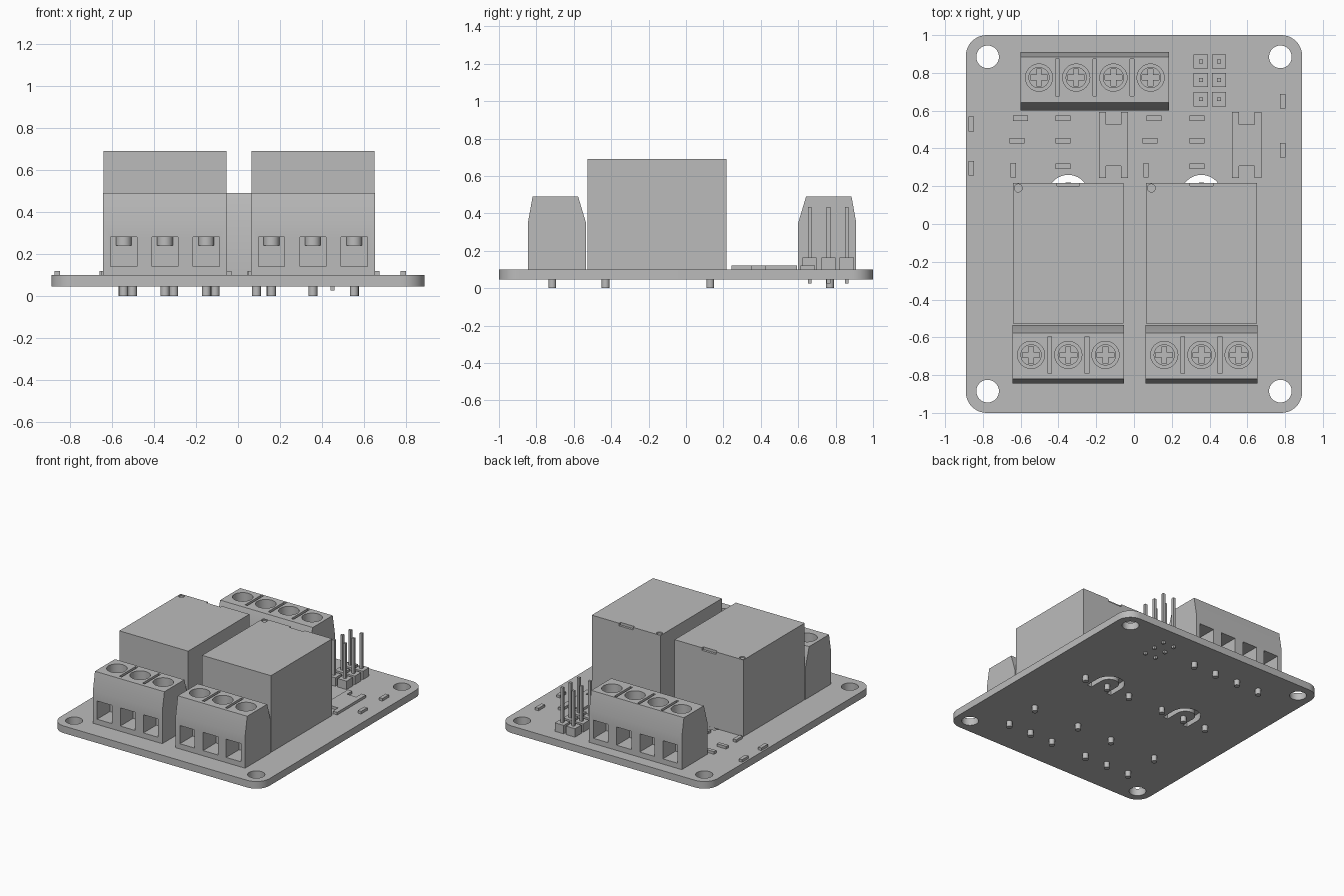
import bpy, bmesh, math
from mathutils import Vector

cube = bpy.data.objects.get("Cube")
if cube:
    bpy.data.objects.remove(cube, do_unlink=True)

grey = bpy.data.materials.new("plain grey")
grey.use_nodes = True
grey.diffuse_color = (0.5, 0.5, 0.5, 1)
grey.node_tree.nodes["Principled BSDF"].inputs["Base Color"].default_value = (0.5, 0.5, 0.5, 1)


# ---- helpers ----
def prism(bm, pts, lo, hi, along="z"):
    """Extrude a 2D outline: (x, y) along z, or (y, z) along x."""
    def place(p, h):
        return (p[0], p[1], h) if along == "z" else (h, p[0], p[1])
    a = [bm.verts.new(place(p, lo)) for p in pts]
    b = [bm.verts.new(place(p, hi)) for p in pts]
    bm.faces.new(a)
    bm.faces.new(b)
    for i in range(len(pts)):
        j = (i + 1) % len(pts)
        bm.faces.new((a[i], a[j], b[j], b[i]))


def arc(cx, cy, r, start, end, n):
    angles = [math.radians(start + (end - start) * i / n) for i in range(n + 1)]
    return [(cx + r * math.cos(t), cy + r * math.sin(t)) for t in angles]


def cylinder(bm, x, y, r, lo, hi, n=32):
    prism(bm, arc(x, y, r, 0, 360, n)[:-1], lo, hi)


def box(bm, x, y, w, d, lo, hi):
    w, d = w / 2, d / 2
    prism(bm, [(x - w, y - d), (x + w, y - d), (x + w, y + d), (x - w, y + d)], lo, hi)


def finish(name, bm):
    bmesh.ops.recalc_face_normals(bm, faces=bm.faces)
    mesh = bpy.data.meshes.new(name)
    bm.to_mesh(mesh)
    bm.free()
    mesh.materials.append(grey)
    ob = bpy.data.objects.new(name, mesh)
    bpy.context.collection.objects.link(ob)
    bpy.ops.object.select_all(action="DESELECT")
    ob.select_set(True)
    bpy.context.view_layer.objects.active = ob
    return ob


def smooth(ob):
    bpy.ops.object.select_all(action="DESELECT")
    ob.select_set(True)
    bpy.context.view_layer.objects.active = ob
    bpy.ops.object.shade_smooth_by_angle(angle=math.radians(30))


def cut(ob, bm):
    cutter = finish("cutter", bm)
    cutter.hide_render = True
    bpy.context.view_layer.objects.active = ob
    mod = ob.modifiers.new("cut", "BOOLEAN")
    mod.operation, mod.solver, mod.object = "DIFFERENCE", "EXACT", cutter
    bpy.ops.object.modifier_apply(modifier=mod.name)
    bpy.data.objects.remove(cutter, do_unlink=True)
    smooth(ob)


BOTTOM, TOP = 0.045, 0.10
RELAYS = (-0.348, 0.357)
PITCH = 0.197

# ---- circuit board with rounded corners, mounting holes and isolation slots ----
bm = bmesh.new()
outline = []
for k, (sx, sy) in enumerate([(1, 1), (-1, 1), (-1, -1), (1, -1)]):
    outline += arc(sx * 0.78, sy * 0.89, 0.11, 90 * k, 90 * k + 90, 10)
prism(bm, outline, BOTTOM, TOP)
board = finish("circuit_board", bm)
bm = bmesh.new()
for sx in (-1, 1):
    for sy in (-1, 1):
        cylinder(bm, sx * 0.775, sy * 0.885, 0.06, 0, 0.2)
for x in RELAYS:
    u_shape = [(x + 0.11, 0.04)] + arc(x, 0.15, 0.11, 0, 180, 20) + [(x - 0.11, 0.04)]
    u_shape += [(x - 0.07, 0.04)] + arc(x, 0.15, 0.07, 180, 0, 20) + [(x + 0.07, 0.04)]
    prism(bm, u_shape, 0, 0.2)
cut(board, bm)

# ---- relays with a top notch and an orientation mark ----
for side, x in zip(("right", "left"), RELAYS):
    bm = bmesh.new()
    box(bm, x, -0.155, 0.586, 0.745, TOP, 0.69)
    relay = finish(side + "_relay", bm)
    bm = bmesh.new()
    box(bm, x, 0.22, 0.12, 0.04, 0.67, 0.75)
    cylinder(bm, x - 0.265, 0.19, 0.021, 0.68, 0.75, 20)
    cut(relay, bm)


# ---- screw terminals ----
def terminal(name, first, count, y0, face, screw_y):
    """face = 1 puts the wire openings at the front, -1 at the back."""
    profile = [(-0.155, TOP), (-0.155, 0.35), (-0.13, 0.49),
               (0.113, 0.49), (0.155, 0.35), (0.155, TOP)]
    xs = [first + PITCH * i for i in range(count)]
    bm = bmesh.new()
    prism(bm, [(y0 + face * y, z) for y, z in profile],
          xs[0] - PITCH / 2, xs[-1] + PITCH / 2, "x")
    body = finish(name + "_body", bm)
    bm = bmesh.new()
    for i, x in enumerate(xs):
        cylinder(bm, x, screw_y, 0.072, 0.39, 0.6)
        box(bm, x, y0 - face * 0.13, 0.125, 0.26, 0.14, 0.28)
        if i:
            box(bm, x - PITCH / 2, screw_y, 0.02, 0.195, 0.45, 0.6)
    cut(body, bm)

    # screws: head with a cross recess, shank reaching into the opening
    bm = bmesh.new()
    for x in xs:
        cylinder(bm, x, screw_y, 0.056, 0.388, 0.42)
    heads = finish(name + "_screw_heads", bm)
    bm = bmesh.new()
    for x in xs:
        cross = []
        for k in range(4):
            c, s = round(math.cos(k * math.pi / 2)), round(math.sin(k * math.pi / 2))
            for px, py in ((0.045, -0.013), (0.045, 0.013), (0.013, 0.013)):
                cross.append((x + c * px - s * py, screw_y + s * px + c * py))
        prism(bm, cross, 0.403, 0.5)
    cut(heads, bm)
    bm = bmesh.new()
    for x in xs:
        cylinder(bm, x, screw_y, 0.0375, 0.24, 0.285)
    smooth(finish(name + "_screw_shanks", bm))
    return xs


front_xs = terminal("front_right_terminal", -0.545, 3, -0.69, 1, -0.693)
front_xs += terminal("front_left_terminal", 0.16, 3, -0.69, 1, -0.693)
back_xs = terminal("back_terminal", -0.503, 4, 0.755, -1, 0.775)

# ---- solder pins under the board ----
bm = bmesh.new()
spots = [(x, -0.715) for x in front_xs] + [(x, 0.77) for x in back_xs]
for x in RELAYS:
    spots += [(x, 0.13)] + [(x + dx, y) for dx in (-0.2, 0.2) for y in (0.13, -0.43)]
for x, y in spots:
    cylinder(bm, x, y, 0.021, 0, TOP - 0.002, 16)
smooth(finish("solder_pins", bm))

# ---- pin header, two by three ----
bases, pins = bmesh.new(), bmesh.new()
for x in (0.354, 0.45):
    for y in (0.661, 0.762, 0.86):
        box(bases, x, y, 0.076, 0.076, TOP, 0.165)
        box(pins, x, y, 0.02, 0.02, 0.025, 0.435)
finish("header_bases", bases)
finish("header_pins", pins)

# ---- small chips on the board ----
bm = bmesh.new()
lying = [(-0.6, 0.56), (-0.62, 0.44), (0.106, 0.56), (0.085, 0.44)]
lying += [(x, y) for x in (-0.375, 0.333) for y in (0.56, 0.44, 0.305)]
for x, y in lying:
    box(bm, x, y, 0.08, 0.028, TOP, 0.12)
for x, y in [(-0.64, 0.285), (0.063, 0.285), (-0.862, 0.53),
             (-0.862, 0.295), (0.788, 0.65), (0.788, 0.39)]:
    box(bm, x, y, 0.028, 0.078, TOP, 0.12)
finish("small_chips", bm)

# ---- H-shaped parts behind the relays ----
bm = bmesh.new()
for x in (-0.108, 0.597):
    quarter = [(0.077, 0.175), (0.04, 0.175), (0.04, 0.11)]
    right_top = [(x + a, 0.418 + b) for a, b in quarter]
    left_top = [(x - a, 0.418 + b) for a, b in reversed(quarter)]
    left_low = [(x - a, 0.418 - b) for a, b in quarter]
    right_low = [(x + a, 0.418 - b) for a, b in reversed(quarter)]
    prism(bm, right_top + left_top + left_low + right_low, TOP, 0.12)
finish("h_shaped_parts", bm)
